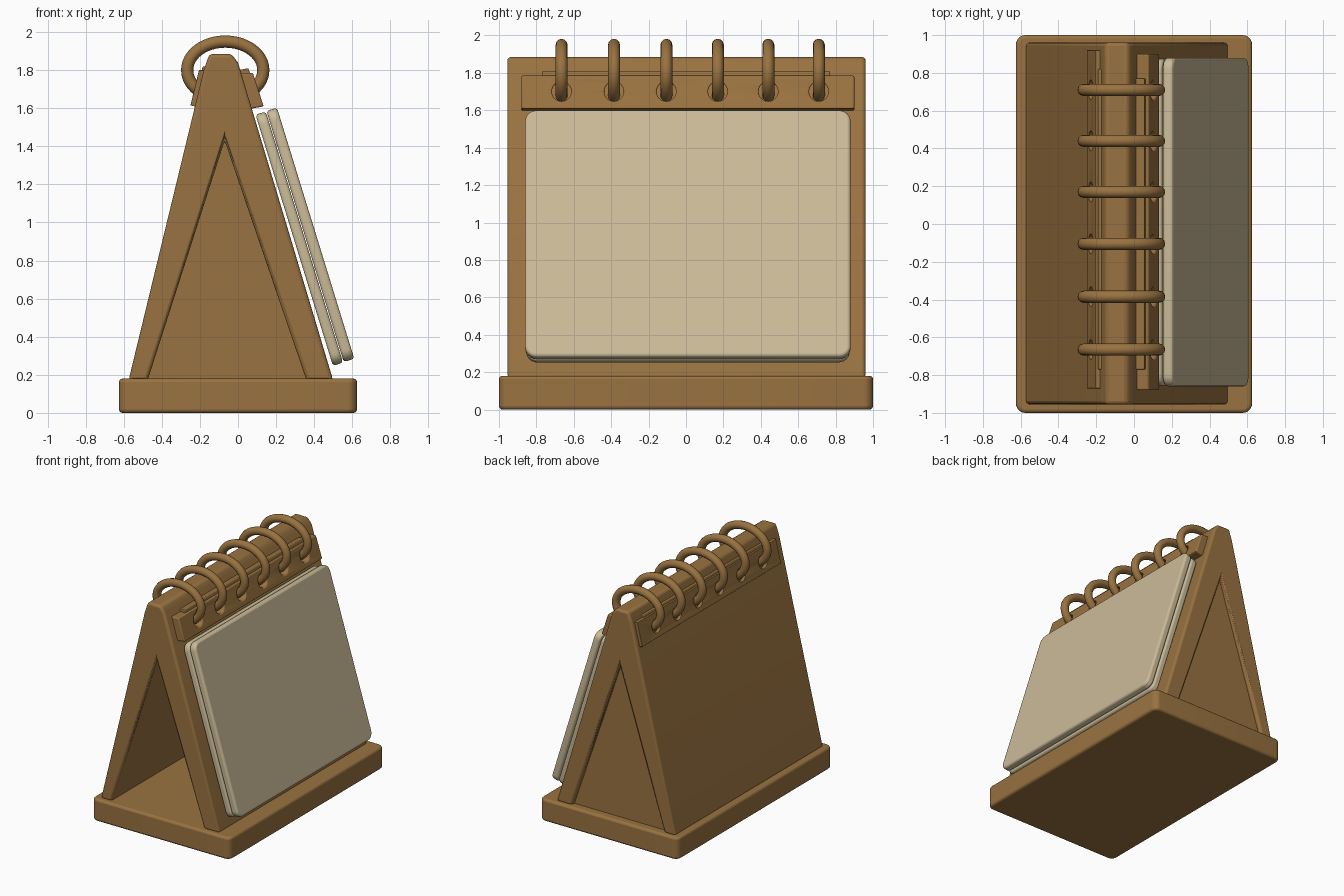
import bpy, bmesh, math
from mathutils import Matrix, Vector

if "Cube" in bpy.data.objects:
    bpy.data.objects.remove(bpy.data.objects["Cube"])


def material(name, rgb):
    m = bpy.data.materials.new(name)
    m.diffuse_color = (*rgb, 1)
    m.use_nodes = True
    m.node_tree.nodes["Principled BSDF"].inputs["Base Color"].default_value = m.diffuse_color
    return m


wood = material("warm_wood", (0.32, 0.17, 0.052))
paper = material("cream_paper", (0.60, 0.50, 0.315))


def finish(name, bm, mat, bevel=0.0, cutter=None):
    bmesh.ops.recalc_face_normals(bm, faces=bm.faces)
    me = bpy.data.meshes.new(name)
    bm.to_mesh(me)
    bm.free()
    ob = bpy.data.objects.new(name, me)
    bpy.context.collection.objects.link(ob)
    me.materials.append(mat)
    if cutter:
        b = ob.modifiers.new("holes", "BOOLEAN")
        b.object = cutter
        b.solver = "EXACT"
    if bevel:
        b = ob.modifiers.new("bevel", "BEVEL")
        b.width, b.segments, b.limit_method = bevel, 3, "ANGLE"
        b.angle_limit = math.radians(35)
    bpy.context.view_layer.objects.active = ob
    ob.select_set(True)
    bpy.ops.object.shade_smooth_by_angle(angle=math.radians(40))
    ob.select_set(False)
    return ob


def prism(name, pts, y0, y1, mat, bevel, cutter=None):
    """Profile in the xz plane, extruded along y."""
    bm = bmesh.new()
    f = bm.faces.new([bm.verts.new((x, y0, z)) for x, z in pts])
    r = bmesh.ops.extrude_face_region(bm, geom=[f])
    bmesh.ops.translate(bm, vec=(0, y1 - y0, 0),
                        verts=[v for v in r["geom"] if isinstance(v, bmesh.types.BMVert)])
    return finish(name, bm, mat, bevel, cutter)


def slab(name, size, loc, tilt, axis, radius, mat, bevel):
    """Box with rounded corners around one local axis, tilted about y."""
    bm = bmesh.new()
    bmesh.ops.create_cube(bm, size=1)
    bmesh.ops.scale(bm, vec=size, verts=bm.verts)
    edges = [e for e in bm.edges
             if abs((e.verts[0].co - e.verts[1].co).normalized()[axis]) > 0.9]
    bmesh.ops.bevel(bm, geom=edges, offset=radius, segments=6, profile=0.5, affect="EDGES")
    bmesh.ops.transform(bm, verts=bm.verts,
                        matrix=Matrix.Translation(loc) @ Matrix.Rotation(tilt, 4, "Y"))
    return finish(name, bm, mat, bevel)


# Base and A-shaped stand
slab("base", (1.25, 2.0, 0.18), (0, 0, 0.09), 0, 2, 0.05, wood, 0.018)
prism("easel_frame",
      [(-0.575, 0.17), (-0.18, 1.80), (-0.15, 1.885), (-0.035, 1.885), (0.0, 1.84),
       (0.50, 0.17), (0.36, 0.17), (-0.07, 1.43), (-0.475, 0.17)],
      -0.955, 0.96, wood, 0.018)
prism("end_wall", [(-0.49, 0.17), (-0.07, 1.47), (0.375, 0.17)], 0.86, 0.93, wood, 0)

# Hidden cutter for the ring holes
ring_y = [-0.665, -0.385, -0.105, 0.17, 0.44, 0.71]
bm = bmesh.new()
for y in ring_y:
    bmesh.ops.create_cone(bm, cap_ends=True, segments=24, radius1=0.052, radius2=0.052, depth=2,
                          matrix=Matrix.Translation((0, y, 1.70)) @ Matrix.Rotation(math.pi / 2, 4, "Y"))
holes = finish("hole_cutter", bm, wood)
holes.hide_render = True
holes.hide_viewport = True

# Binding strips on both slopes, each with a thin ridge along its top
prism("binding_strip_right", [(0.055, 1.595), (0.135, 1.61), (0.078, 1.785), (0.0, 1.785)],
      -0.88, 0.90, wood, 0.008, holes)
prism("binding_strip_left", [(-0.21, 1.605), (-0.25, 1.615), (-0.205, 1.80), (-0.165, 1.80)],
      -0.87, 0.92, wood, 0.008, holes)
prism("ridge_right", [(0.0, 1.77), (0.065, 1.775), (0.055, 1.81), (0.0, 1.80)],
      -0.77, 0.77, wood, 0.006)
prism("ridge_left", [(-0.15, 1.78), (-0.195, 1.785), (-0.185, 1.82), (-0.15, 1.82)],
      -0.77, 0.82, wood, 0.006)

# Two sheets of pages resting on the right slope
tilt = -math.atan(0.308)
slab("back_page", (0.056, 1.73, 1.38), (0.322, 0.01, 0.915), tilt, 0, 0.06, paper, 0.016)
slab("front_page", (0.058, 1.74, 1.38), (0.380, 0.01, 0.935), tilt, 0, 0.06, paper, 0.016)

# Binding rings: oval tubes passing through the strips
for i, y in enumerate(ring_y):
    bm = bmesh.new()
    n, m, r = 48, 12, 0.032
    loops = []
    for k in range(n):
        t = 2 * math.pi * k / n
        c = Vector((-0.067 + 0.2 * math.cos(t), y, 1.80 + 0.15 * math.sin(t)))
        d = Vector((0.15 * math.cos(t), 0, 0.2 * math.sin(t))).normalized()
        loops.append([bm.verts.new(c + d * r * math.cos(a) + Vector((0, r * math.sin(a), 0)))
                      for a in (2 * math.pi * j / m for j in range(m))])
    for k in range(n):
        a, b = loops[k], loops[(k + 1) % n]
        for j in range(m):
            bm.faces.new((a[j], a[(j + 1) % m], b[(j + 1) % m], b[j]))
    finish(f"binding_ring_{i + 1}", bm, wood)
